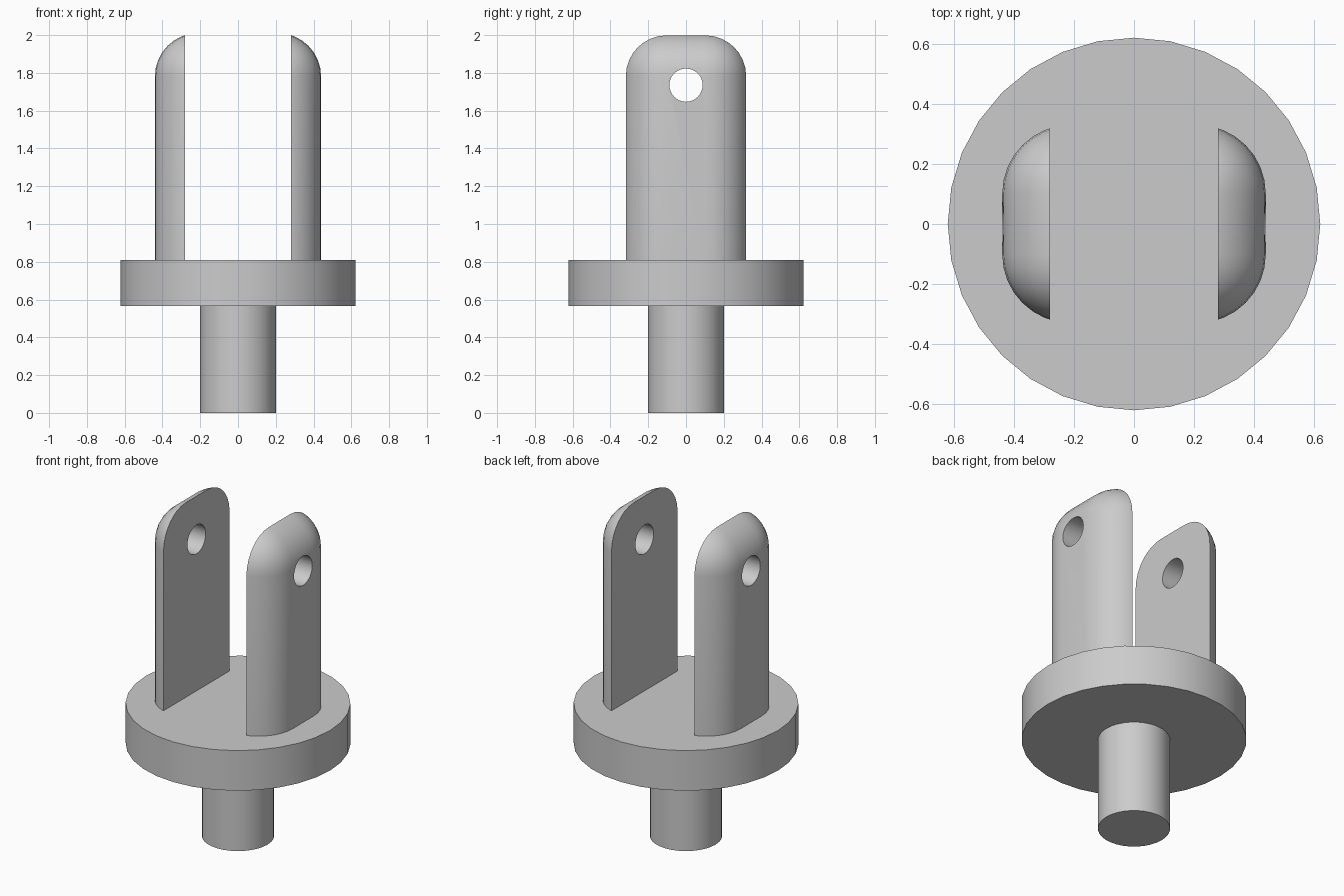
import bpy, bmesh, math
from mathutils import Matrix

cube = bpy.data.objects.get("Cube")
if cube:
    bpy.data.objects.remove(cube, do_unlink=True)

# One plain grey for the whole fitting
grey = bpy.data.materials.new("plain grey")
grey.use_nodes = True
GREY = (0.6, 0.6, 0.6, 1)
grey.diffuse_color = GREY
grey.node_tree.nodes["Principled BSDF"].inputs["Base Color"].default_value = GREY


def activate(obj):
    bpy.ops.object.select_all(action="DESELECT")
    obj.select_set(True)
    bpy.context.view_layer.objects.active = obj


def finish(obj, name):
    obj.name = obj.data.name = name
    obj.data.materials.clear()
    obj.data.materials.append(grey)
    activate(obj)
    bpy.ops.object.shade_smooth_by_angle(angle=math.radians(30))


def cylinder(name, radius, bottom, top):
    bpy.ops.mesh.primitive_cylinder_add(
        vertices=32, radius=radius, depth=top - bottom,
        location=(0, 0, (bottom + top) / 2))
    finish(bpy.context.object, name)


# Stem and round flange
cylinder("stem", 0.2, 0, 0.57)
cylinder("flange", 0.622, 0.565, 0.81)

# Prong: rounded block cut off at a flat inner face
outer, inner, half_width, base, top, radius = 0.44, 0.28, 0.331, 0.8, 2.011, 0.23
bm = bmesh.new()
bmesh.ops.create_cube(bm, size=1, matrix=Matrix.Translation((0, 0, (base + top) / 2))
                      @ Matrix.Diagonal((2 * outer, 2 * half_width, top - base, 1)))
edges = [e for e in bm.edges if any(v.co.z > base + 0.01 for v in e.verts)]
bmesh.ops.bevel(bm, geom=edges, offset=radius, offset_type="OFFSET", segments=8,
                profile=0.5, affect="EDGES", clamp_overlap=False)
cut = bmesh.ops.bisect_plane(bm, geom=bm.verts[:] + bm.edges[:] + bm.faces[:],
                             plane_co=(inner, 0, 0), plane_no=(1, 0, 0), clear_inner=True)
rim = [g for g in cut["geom_cut"] if isinstance(g, bmesh.types.BMEdge)]
bmesh.ops.contextual_create(bm, geom=rim)
bmesh.ops.recalc_face_normals(bm, faces=bm.faces[:])
mesh = bpy.data.meshes.new("prongs")
bm.to_mesh(mesh)
bm.free()
prongs = bpy.data.objects.new("prongs", mesh)
bpy.context.collection.objects.link(prongs)

# Pin hole drilled through both prongs
bpy.ops.mesh.primitive_cylinder_add(vertices=32, radius=0.088, depth=1.2,
                                    location=(0, 0, 1.735), rotation=(0, math.pi / 2, 0))
drill = bpy.context.object
drill.name = "hole_cutter"
drill.hide_render = True

activate(prongs)
mirror = prongs.modifiers.new("Mirror", "MIRROR")
mirror.use_mirror_merge = False
hole = prongs.modifiers.new("Pin hole", "BOOLEAN")
hole.operation = "DIFFERENCE"
hole.solver = "EXACT"
hole.object = drill
for name in ("Mirror", "Pin hole"):
    bpy.ops.object.modifier_apply(modifier=name)
bpy.data.objects.remove(drill, do_unlink=True)
finish(prongs, "prongs")
